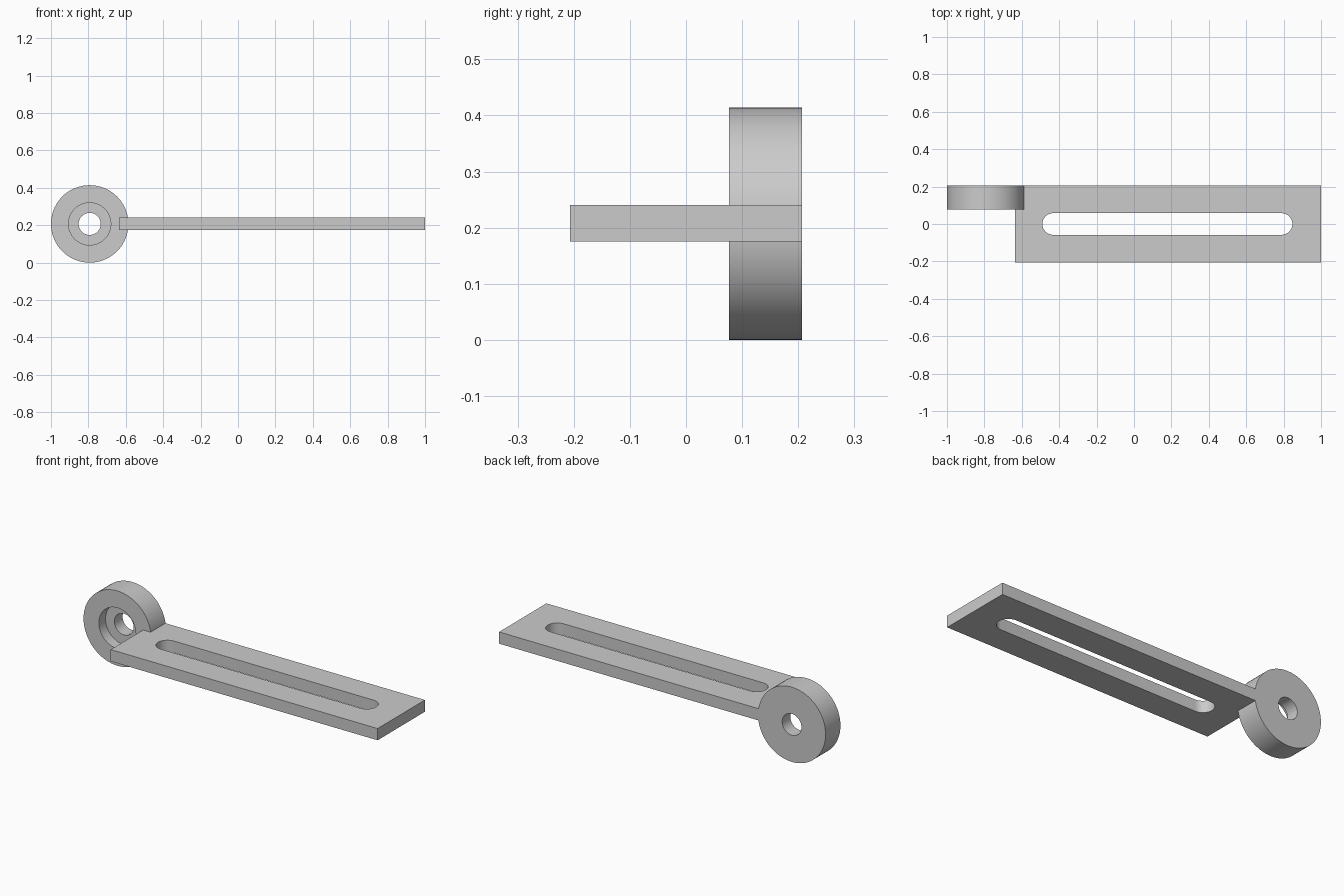
import bpy, bmesh, math
from mathutils import Vector

cube = bpy.data.objects.get("Cube")
if cube:
    bpy.data.objects.remove(cube, do_unlink=True)

# Single grey material
grey = bpy.data.materials.new("plain grey")
grey.use_nodes = True
colour = (0.6, 0.6, 0.6, 1)
grey.diffuse_color = colour
grey.node_tree.nodes["Principled BSDF"].inputs["Base Color"].default_value = colour


def finish(bm, name):
    bmesh.ops.recalc_face_normals(bm, faces=bm.faces)
    mesh = bpy.data.meshes.new(name)
    bm.to_mesh(mesh)
    bm.free()
    mesh.materials.append(grey)
    obj = bpy.data.objects.new(name, mesh)
    bpy.context.collection.objects.link(obj)
    bpy.ops.object.select_all(action='DESELECT')
    bpy.context.view_layer.objects.active = obj
    obj.select_set(True)
    bpy.ops.object.shade_smooth_by_angle(angle=math.radians(30))
    return obj


def edge_loop(bm, points):
    verts = [bm.verts.new(p) for p in points]
    return [bm.edges.new((v, verts[i - 1])) for i, v in enumerate(verts)]


def slot_outline(x0, x1, radius, z, steps=16):
    # Two half circles joined by straight sides
    points = []
    for cx, start in ((x1 - radius, -math.pi / 2), (x0 + radius, math.pi / 2)):
        for i in range(steps + 1):
            a = start + math.pi * i / steps
            points.append((cx + radius * math.cos(a), radius * math.sin(a), z))
    return points


# Flat arm with a long round-ended slot
Z0, Z1, HALF = 0.175, 0.24, 0.207
bm = bmesh.new()
edges = edge_loop(bm, [(-0.635, -HALF, Z0), (1, -HALF, Z0), (1, HALF, Z0), (-0.635, HALF, Z0)])
edges += edge_loop(bm, slot_outline(-0.49, 0.847, 0.058, Z0))
bmesh.ops.triangle_fill(bm, edges=edges, use_beauty=True, use_dissolve=False)
grown = bmesh.ops.extrude_face_region(bm, geom=bm.faces[:], use_keep_orig=True)
top = [g for g in grown["geom"] if isinstance(g, bmesh.types.BMVert)]
bmesh.ops.translate(bm, verts=top, vec=(0, 0, Z1 - Z0))
finish(bm, "slotted_arm")

# Pivot eye: counterbored ring turned around a front-to-back axis
RING, BORE, HOLE = 0.207, 0.113, 0.059
FRONT, STEP, BACK = 0.077, 0.135, 0.207
centre = Vector((-0.793, 0, 0.207))
bm = bmesh.new()
profile = [(HOLE, BACK), (RING, BACK), (RING, FRONT), (BORE, FRONT), (BORE, STEP), (HOLE, STEP)]
edges = edge_loop(bm, [centre + Vector((r, y, 0)) for r, y in profile])
bmesh.ops.spin(bm, geom=edges, cent=centre, axis=(0, 1, 0), angle=2 * math.pi,
               steps=72, use_merge=True)
bmesh.ops.remove_doubles(bm, verts=bm.verts, dist=0.0001)
finish(bm, "pivot_eye")
